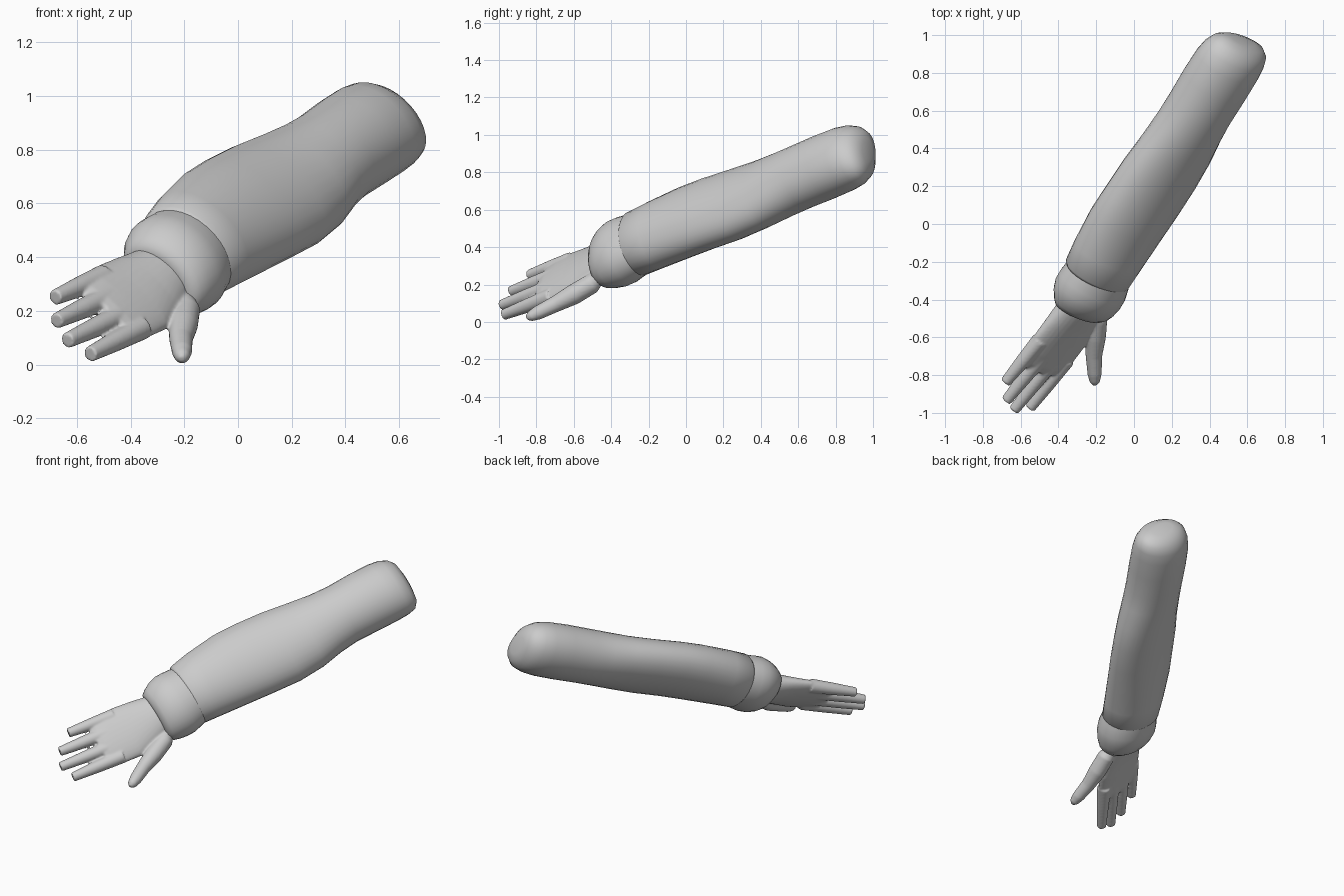
import bpy, bmesh, math
from mathutils import Vector

# Arm frame: D runs wrist to elbow, S across the hand, N out of the hand
A = Vector((-0.04, 0.0, 0.535))
D = Vector((0.6, 1.0, 0.43)).normalized()
U = D.cross(Vector((0, 0, 1))).normalized()
V = U.cross(D).normalized()
S = (V - U).normalized()
N = (U + V).normalized()


def arm(k, s=0.0, n=0.0):
    return A + D * k + S * s + N * n


def hand_pt(t, s, n=0.0):
    return arm(-0.567 - t, s - 0.025, n - 0.004)


def loft(bm, sections, sides=32):
    """Sections are (centre, axis_a, axis_b) ellipses, capped at both ends."""
    rings = []
    for c, a, b in sections:
        angles = [2 * math.pi * i / sides for i in range(sides)]
        rings.append([bm.verts.new(c + a * math.cos(w) + b * math.sin(w)) for w in angles])
    for r0, r1 in zip(rings, rings[1:]):
        for i in range(sides):
            j = (i + 1) % sides
            bm.faces.new((r0[i], r0[j], r1[j], r1[i]))
    bm.faces.new(rings[0][::-1])
    bm.faces.new(rings[-1])


def tube(bm, pts, radii, sides=20):
    secs = []
    for i, (p, r) in enumerate(zip(pts, radii)):
        tan = (pts[min(i + 1, len(pts) - 1)] - pts[max(i - 1, 0)]).normalized()
        side = tan.cross(N).normalized()
        secs.append((p, side * r, side.cross(tan) * r))
    loft(bm, secs, sides)


def finish(bm, name, angle=40):
    bmesh.ops.recalc_face_normals(bm, faces=bm.faces)
    me = bpy.data.meshes.new(name)
    bm.to_mesh(me)
    bm.free()
    ob = bpy.data.objects.new(name, me)
    bpy.context.collection.objects.link(ob)
    bpy.ops.object.select_all(action='DESELECT')
    bpy.context.view_layer.objects.active = ob
    ob.select_set(True)
    bpy.ops.object.shade_smooth_by_angle(angle=math.radians(angle))
    return ob


def band(name, rows, angle=40):
    bm = bmesh.new()
    loft(bm, [(arm(k, s, n), S * a, N * b) for k, s, n, a, b in rows])
    return finish(bm, name, angle)


# Sleeve: position, offsets and half widths along the arm
band("sleeve", [
    (-0.345, -0.005, 0.0, 0.185, 0.145),
    (-0.325, -0.005, 0.0, 0.202, 0.160),
    (-0.20, 0.0, 0.0, 0.220, 0.158),
    (0.00, 0.0, 0.0, 0.240, 0.155),
    (0.15, -0.01, 0.0, 0.245, 0.152),
    (0.33, -0.025, -0.005, 0.244, 0.150),
    (0.50, -0.035, -0.005, 0.226, 0.152),
    (0.64, -0.033, -0.005, 0.202, 0.160),
    (0.76, -0.032, -0.005, 0.192, 0.164),
    (0.92, -0.034, -0.005, 0.196, 0.166),
    (1.05, -0.038, -0.005, 0.196, 0.162),
    (1.12, -0.043, -0.005, 0.190, 0.150),
    (1.17, -0.05, -0.005, 0.174, 0.126),
    (1.20, -0.05, -0.005, 0.140, 0.085),
    (1.212, -0.05, -0.005, 0.080, 0.045),
], 60)

# Puffed cuff
band("cuff", [
    (-0.28, -0.01, 0.0, 0.185, 0.145),
    (-0.34, -0.015, 0.0, 0.198, 0.156),
    (-0.40, -0.02, 0.0, 0.208, 0.166),
    (-0.45, -0.02, 0.0, 0.208, 0.166),
    (-0.50, -0.024, 0.0, 0.197, 0.152),
    (-0.54, -0.03, 0.0, 0.180, 0.130),
    (-0.565, -0.03, 0.0, 0.160, 0.105),
    (-0.57, -0.03, 0.0, 0.130, 0.080),
], 60)

# Hand: palm, four blunt fingers and thumb fused into one skin
bm = bmesh.new()
palm = [(-0.08, 0.0, 0.12, 0.085), (0.0, 0.0, 0.138, 0.08), (0.1, 0.0, 0.158, 0.066),
        (0.2, 0.0, 0.175, 0.055), (0.29, 0.006, 0.170, 0.047),
        (0.36, 0.002, 0.150, 0.040), (0.40, -0.005, 0.120, 0.030)]
loft(bm, [(hand_pt(t, s), S * a, N * b) for t, s, a, b in palm])
fingers = [((0.30, -0.118), (0.635, -0.08)), ((0.30, -0.035), (0.668, 0.014)),
           ((0.30, 0.055), (0.622, 0.100)), ((0.22, 0.130), (0.515, 0.176))]
for (t0, s0), (t1, s1) in fingers:
    p, q = hand_pt(t0, s0), hand_pt(t1, s1, -0.012)
    tube(bm, [p, p.lerp(q, 0.5), q], [0.044, 0.038, 0.029])
thumb = [(-0.01, -0.12, 0.0), (0.03, -0.16, 0.0), (0.13, -0.205, 0.012), (0.23, -0.248, 0.03),
         (0.32, -0.296, 0.055), (0.36, -0.316, 0.066), (0.378, -0.325, 0.071)]
tube(bm, [hand_pt(*p) for p in thumb], [0.04, 0.054, 0.055, 0.044, 0.038, 0.028, 0.012])
hand = finish(bm, "hand")
rm = hand.modifiers.new("fuse", 'REMESH')
rm.mode = 'VOXEL'
rm.voxel_size = 0.007
rm.use_smooth_shade = True
sm = hand.modifiers.new("soften", 'SMOOTH')
sm.factor = 0.5
sm.iterations = 4
